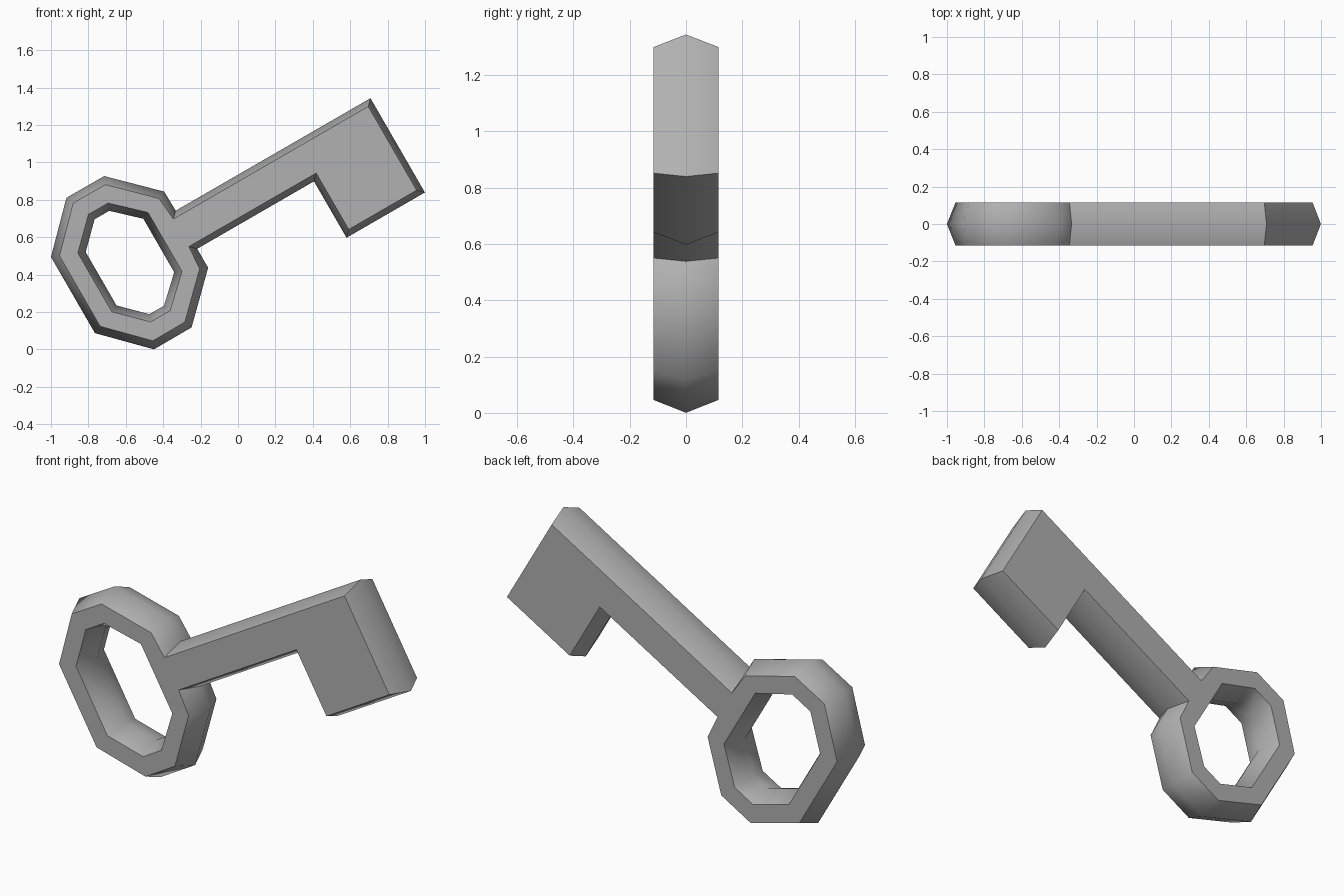
import bpy, bmesh, math
from mathutils import Vector

if "Cube" in bpy.data.objects:
    bpy.data.objects.remove(bpy.data.objects["Cube"])

HALF_DEPTH = 0.115   # flat faces sit at y = +/- this
TILT = math.radians(30)
AXIS_V = 0.693       # distance of the shaft axis from the origin

# Half of the bow (ring) outline, in key coordinates: u along shaft, v across
bow_half = [(0.08, -0.235), (-0.156, -0.467), (-0.389, -0.468), (-0.619, -0.235)]
hole_half = [(-0.089, -0.165), (-0.226, -0.293), (-0.316, -0.293), (-0.445, -0.165)]
# Shaft and bit, running from the top of the neck round to its underside
shaft = [(0.082, 0.116), (1.285, 0.116), (1.285, -0.466), (0.801, -0.466),
         (0.801, -0.118), (0.08, -0.118)]


def mirrored(half):
    return half + [(u, -v) for u, v in reversed(half)]


def inset(points, dist):
    """Move every corner along its bisector (to the right of travel)."""
    pts = [Vector(p) for p in points]
    out = []
    for i, p in enumerate(pts):
        a = (p - pts[i - 1]).normalized()
        b = (pts[(i + 1) % len(pts)] - p).normalized()
        n = Vector((a.y + b.y, -a.x - b.x)).normalized()
        out.append(tuple(p + n * dist))
    return out


def place(bm, points, y):
    """Add a tilted loop of vertices at depth y."""
    c, s = math.cos(TILT), math.sin(TILT)
    return [bm.verts.new((c * u - s * (v + AXIS_V), y, s * u + c * (v + AXIS_V)))
            for u, v in points]


bm = bmesh.new()
caps = {-1: [], 1: []}
# Both outlines run clockwise, so the same inset rule serves each
outer = mirrored(bow_half) + shaft
hole = mirrored(hole_half)

# Ridged side walls: widest at y = 0, sloping back to both flat faces
for outline, dist in ((outer, 0.046), (hole, -0.042)):
    mid = place(bm, outline, 0)
    for side in (-1, 1):
        rim = place(bm, inset(outline, dist), side * HALF_DEPTH)
        n = len(mid)
        for i in range(n):
            j = (i + 1) % n
            bm.faces.new((mid[i], mid[j], rim[j], rim[i]))
            caps[side].append(bm.edges.get((rim[i], rim[j])))

# Flat front and back faces with the hole left open
for side in (-1, 1):
    bmesh.ops.triangle_fill(bm, edges=caps[side], use_beauty=True,
                            normal=(0, side, 0))
bmesh.ops.recalc_face_normals(bm, faces=bm.faces)

mesh = bpy.data.meshes.new("key")
bm.to_mesh(mesh)
bm.free()
key = bpy.data.objects.new("key", mesh)
bpy.context.collection.objects.link(key)

# Dark grey metal
metal = bpy.data.materials.new("dark_metal")
metal.diffuse_color = (0.44, 0.44, 0.44, 1)
metal.use_nodes = True
metal.node_tree.nodes["Principled BSDF"].inputs["Base Color"].default_value = metal.diffuse_color
mesh.materials.append(metal)

bpy.context.view_layer.objects.active = key
key.select_set(True)
bpy.ops.object.shade_smooth_by_angle(angle=math.radians(50))
